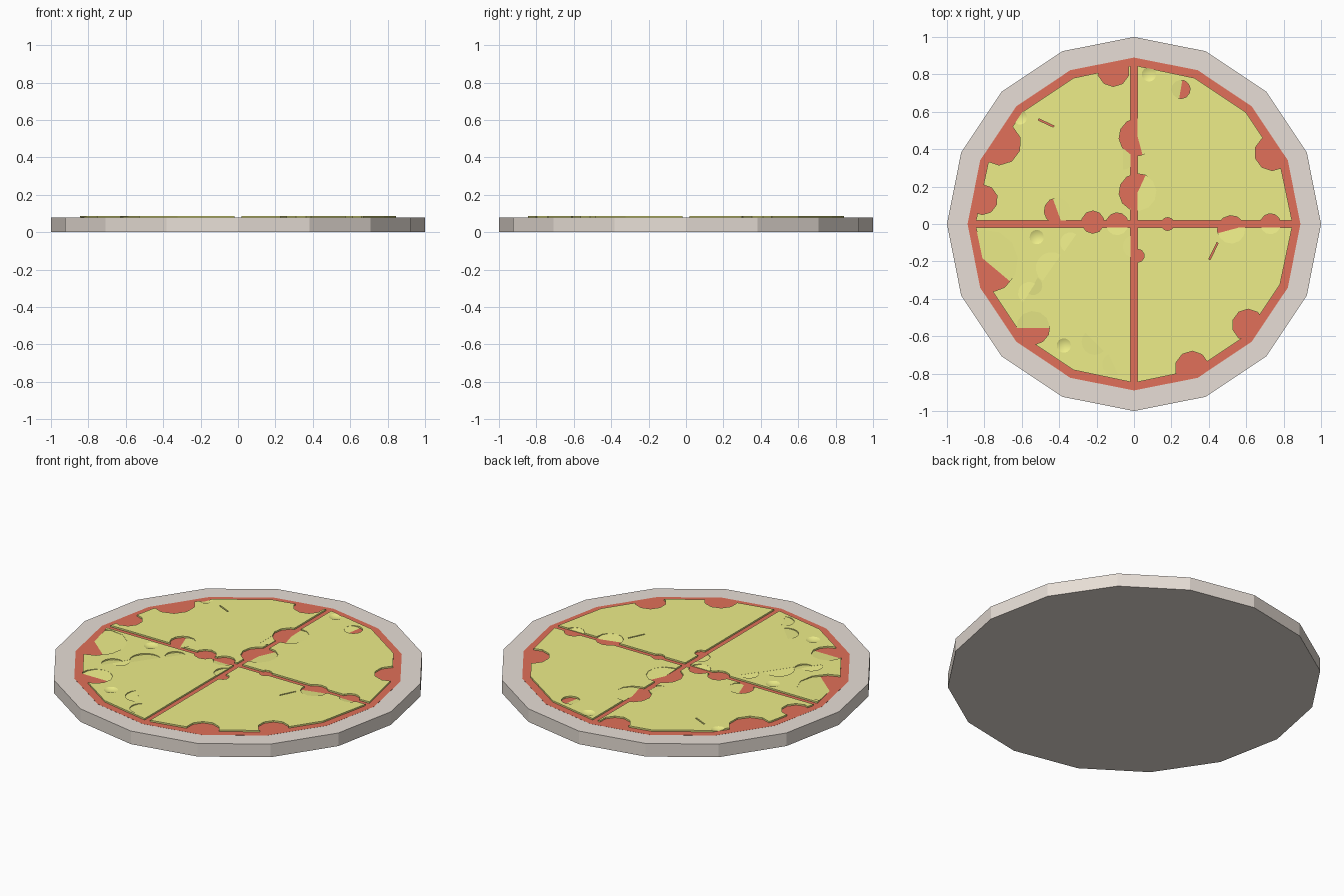
import bpy, bmesh
from math import sin, cos, pi, radians

if "Cube" in bpy.data.objects:
    bpy.data.objects.remove(bpy.data.objects["Cube"])

SAUCE_Z, CHEESE_Z = 0.078, 0.087


def material(name, color):
    m = bpy.data.materials.new(name)
    m.diffuse_color = color
    m.use_nodes = True
    m.node_tree.nodes["Principled BSDF"].inputs["Base Color"].default_value = m.diffuse_color
    return m


def make(name, bm, mat):
    bmesh.ops.recalc_face_normals(bm, faces=bm.faces)
    me = bpy.data.meshes.new(name)
    bm.to_mesh(me)
    bm.free()
    ob = bpy.data.objects.new(name, me)
    bpy.context.collection.objects.link(ob)
    me.materials.append(mat)
    return ob


def prism(bm, pts, low, high):
    """Upright prism whose floor height comes from low(x, y)."""
    bot = [bm.verts.new((x, y, low(x, y))) for x, y in pts]
    top = [bm.verts.new((x, y, high)) for x, y in pts]
    bm.faces.new(bot[::-1])
    bm.faces.new(top)
    n = len(pts)
    for i in range(n):
        j = (i + 1) % n
        bm.faces.new((bot[i], bot[j], top[j], top[i]))


def arc(r, n, cx=0, cy=0, start=0, sweep=2 * pi):
    return [(cx + r * cos(start + sweep * i / n), cy + r * sin(start + sweep * i / n))
            for i in range(n)]


# crust and sauce discs
crust_mat = material("crust", (0.80, 0.73, 0.67, 1))
sauce_mat = material("sauce", (0.75, 0.16, 0.10, 1))
cheese_mat = material("cheese", (0.85, 0.85, 0.25, 1))
bm = bmesh.new()
prism(bm, arc(1, 16), lambda x, y: 0, 0.0775)
make("crust", bm, crust_mat)
bm = bmesh.new()
prism(bm, arc(0.89, 16), lambda x, y: 0.07, SAUCE_Z)
make("sauce", bm, sauce_mat)

# four cheese quarters with a cross-shaped gap
bm = bmesh.new()
gap = 0.018
rim = arc(0.845, 16)[:5]
for sx in (1, -1):
    for sy in (1, -1):
        quarter = [(gap, gap)] + [(max(x, gap), max(y, gap)) for x, y in rim]
        prism(bm, [(x * sx, y * sy) for x, y in quarter], lambda x, y: 0.075, CHEESE_Z)
cheese = make("cheese", bm, cheese_mat)

cutters = []


def add_cutter(bm):
    ob = make("cutter", bm, cheese_mat)
    ob.hide_render = True
    mod = cheese.modifiers.new("cut", "BOOLEAN")
    mod.operation, mod.solver, mod.object = "DIFFERENCE", "EXACT", ob
    cutters.append(ob)


def cut(pts, low):
    bm = bmesh.new()
    prism(bm, pts, low, 0.12)
    add_cutter(bm)


def slope(cx, cy, a, z, rise):
    """Floor at height z in the centre, climbing toward angle a."""
    return lambda x, y: z + rise * ((x - cx) * cos(a) + (y - cy) * sin(a))


# bites right through to the sauce: x, y, radius
for x, y, r in ((-.11, .82, .085), (-.72, .43, .115), (-.81, .13, .08), (.31, -.77, .09),
                (.61, -.54, .085), (.74, .38, .095), (-.22, .01, .06), (.18, 0, .035),
                (.02, -.17, .035)):
    cut(arc(r, 10, x, y, 0.3), lambda px, py: 0.07)

# bites with a sloping floor, sauce on one side: x, y, radius, uphill angle
for x, y, r, deg in ((.02, .465, .1, 15), (.02, .17, .1, -25), (-.41, .07, .07, 20),
                     (-.09, 0, .06, -90), (.52, -.03, .075, -75), (.73, 0, .055, -90),
                     (.25, .72, .05, 170), (-.79, -.2, .17, 50), (-.54, -.555, .09, 90)):
    a = radians(deg)
    cut(arc(r, 12, x, y, 0.1), slope(x, y, a, SAUCE_Z, 0.0088 / r))

# shallow half-moon dents: x, y, radius, angle of the deep arc
for x, y, r, deg in ((-.34, -.10, .055, 145), (-.44, -.235, .085, 145), (-.56, -.37, .06, 145),
                     (-.54, -.33, .05, -30), (-.21, -.63, .07, -135), (-.11, -.75, .06, -155),
                     (0, -.12, .06, 180), (-.06, .35, .06, 0)):
    a = radians(deg)
    cut(arc(r, 9, x, y, a - pi / 2, pi * 9 / 8), slope(x, y, a, 0.0865, -0.007 / r))

# thin slits: x, y, half length, angle
for x, y, r, deg in ((-.47, .54, .045, -25), (.425, -.145, .05, 64)):
    a = radians(deg)
    pts = [(x + r * u * cos(a) - .004 * v * sin(a), y + r * u * sin(a) + .004 * v * cos(a))
           for u, v in ((-1, -1), (1, -1), (1, 1), (-1, 1))]
    cut(pts, lambda px, py: 0.07)

# round smooth dimples
for x, y in ((-.52, -.07), (-.375, -.65), (-.61, .57), (.08, .80)):
    bm = bmesh.new()
    bmesh.ops.create_uvsphere(bm, u_segments=24, v_segments=32, radius=0.09)
    bmesh.ops.translate(bm, verts=bm.verts, vec=(x, y, 0.1685))
    for f in bm.faces:
        f.smooth = True
    add_cutter(bm)

# bake the cuts and drop the helpers
dg = bpy.context.evaluated_depsgraph_get()
baked = bpy.data.meshes.new_from_object(cheese.evaluated_get(dg))
cheese.modifiers.clear()
cheese.data = baked
for ob in cutters:
    bpy.data.objects.remove(ob)
